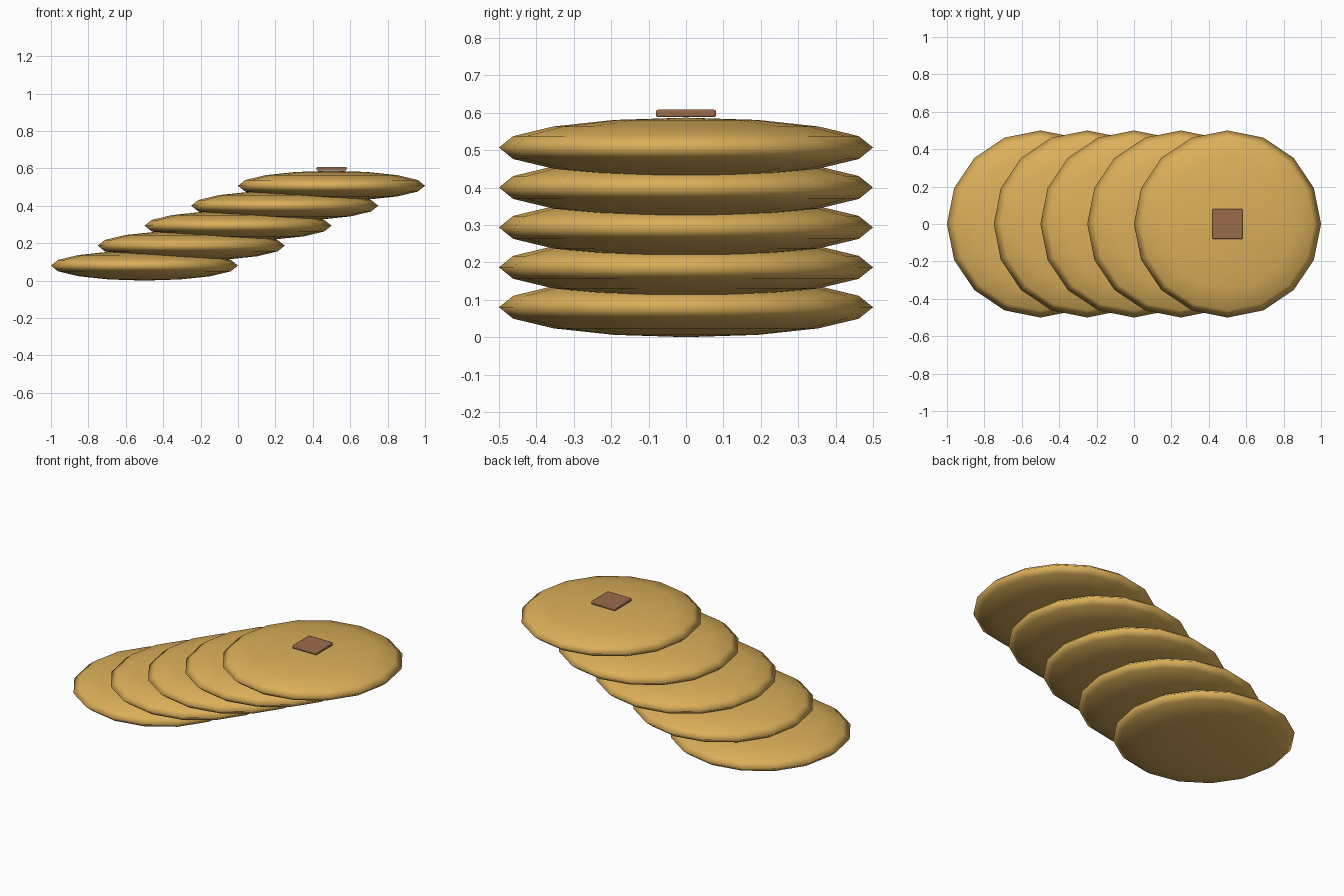
import bpy

if "Cube" in bpy.data.objects:
    bpy.data.objects.remove(bpy.data.objects["Cube"])


def material(name, colour):
    m = bpy.data.materials.new(name)
    m.diffuse_color = (*colour, 1.0)
    m.use_nodes = True
    m.node_tree.nodes["Principled BSDF"].inputs["Base Color"].default_value = m.diffuse_color
    return m


gold = material("golden", (0.71, 0.43, 0.102))
brown = material("brown", (0.33, 0.15, 0.07))

# Flattened round discs, each stepped sideways and up from the last
for i in range(5):
    bpy.ops.mesh.primitive_uv_sphere_add(
        segments=16, ring_count=8, radius=1,
        location=(-0.5 + 0.25 * i, 0, 0.08 + 0.1067 * i))
    disc = bpy.context.object
    disc.name = f"disc_{i + 1}"
    disc.scale = (0.5, 0.5, 0.08)
    bpy.ops.object.transform_apply(location=False, rotation=False, scale=True)
    bpy.ops.object.shade_smooth()
    disc.data.materials.append(gold)

# Small square tile resting on the top disc
bpy.ops.mesh.primitive_cube_add(size=1, location=(0.5, 0, 0.598))
tile = bpy.context.object
tile.name = "top_tile"
tile.scale = (0.16, 0.16, 0.02)
bpy.ops.object.transform_apply(location=False, rotation=False, scale=True)
tile.data.materials.append(brown)
bevel = tile.modifiers.new("rounded_edges", "BEVEL")
bevel.width = 0.005
bevel.segments = 2
bpy.ops.object.shade_smooth_by_angle()
